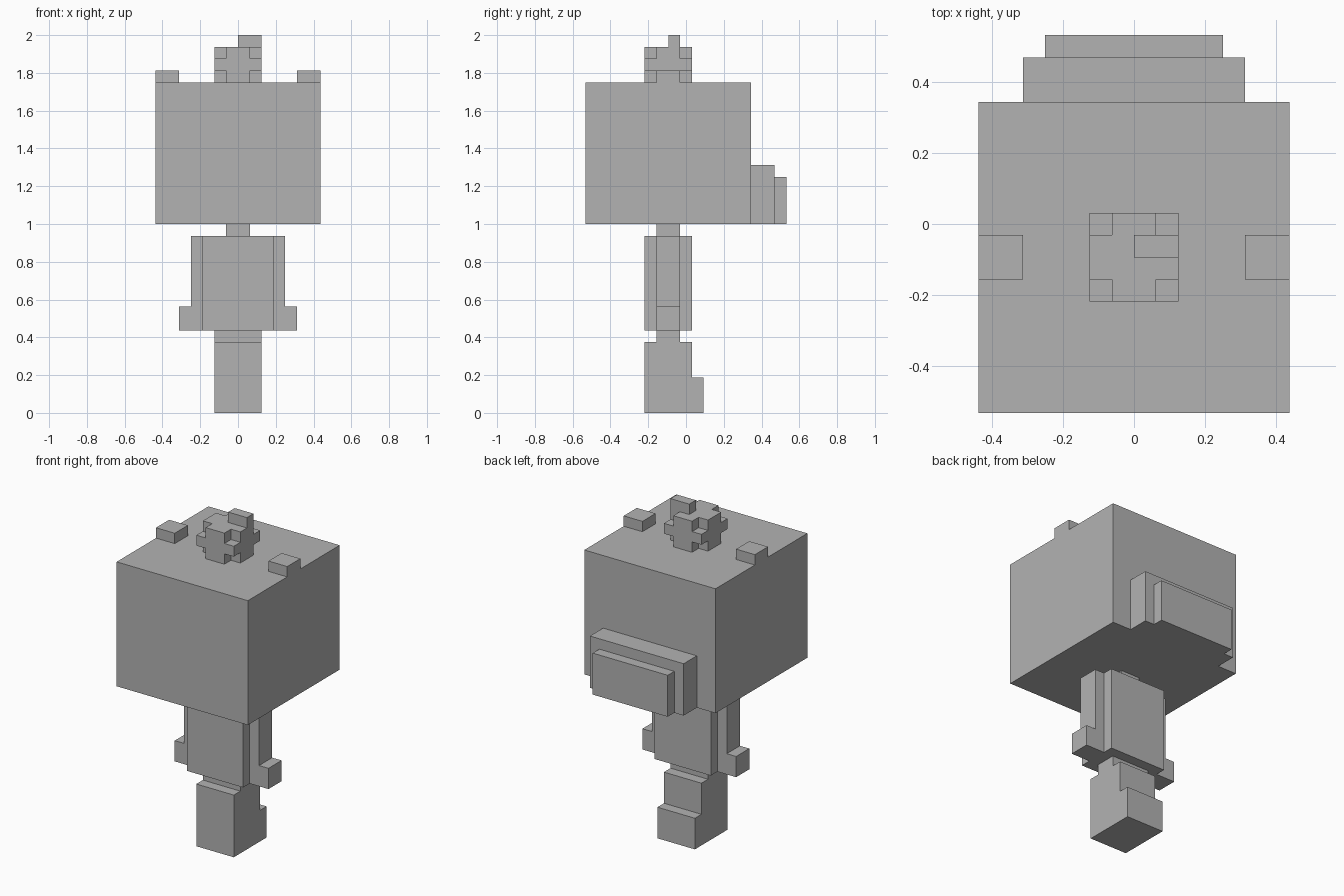
import bpy, bmesh

if "Cube" in bpy.data.objects:
    bpy.data.objects.remove(bpy.data.objects["Cube"])

U = 1 / 16          # grid unit of the blocky model
Y0 = -0.53125       # front plane of the head; y is counted in units from here

grey = bpy.data.materials.new("plain grey")
grey.diffuse_color = (0.45, 0.45, 0.45, 1)
grey.use_nodes = True
grey.node_tree.nodes["Principled BSDF"].inputs["Base Color"].default_value = grey.diffuse_color


def finish(name, bm):
    bmesh.ops.recalc_face_normals(bm, faces=bm.faces)
    me = bpy.data.meshes.new(name)
    bm.to_mesh(me)
    bm.free()
    me.materials.append(grey)
    ob = bpy.data.objects.new(name, me)
    bpy.context.collection.objects.link(ob)
    return ob


def box(name, x, y, z):
    """Block between unit ranges x, y, z."""
    bm = bmesh.new()
    bmesh.ops.create_cube(bm, size=1)
    for v in bm.verts:
        v.co = (x[v.co.x > 0] * U, Y0 + y[v.co.y > 0] * U, z[v.co.z > 0] * U)
    return finish(name, bm)


def extrude_profile(name, points, x):
    """Side profile of (y, z) unit points swept along x."""
    bm = bmesh.new()
    face = bm.faces.new([bm.verts.new((x[0] * U, Y0 + b * U, c * U)) for b, c in points])
    ext = bmesh.ops.extrude_face_region(bm, geom=[face])["geom"]
    verts = [g for g in ext if isinstance(g, bmesh.types.BMVert)]
    bmesh.ops.translate(bm, verts=verts, vec=((x[1] - x[0]) * U, 0, 0))
    return finish(name, bm)


def cornerless_block(name, xs, ys, zs):
    """Block split on the given unit planes, with its eight corner cells removed."""
    axes = (xs, ys, zs)
    filled = {(i, j, k) for i in range(3) for j in range(3) for k in range(3)
              if not (i != 1 and j != 1 and k != 1)}
    bm = bmesh.new()
    for cell in filled:
        for a in range(3):
            for side in (0, 1):
                near = list(cell)
                near[a] += 2 * side - 1
                if tuple(near) in filled:
                    continue
                b, c = (a + 1) % 3, (a + 2) % 3
                quad = []
                for db, dc in ((0, 0), (1, 0), (1, 1), (0, 1)):
                    p = [0, 0, 0]
                    p[a] = axes[a][cell[a] + side]
                    p[b] = axes[b][cell[b] + db]
                    p[c] = axes[c][cell[c] + dc]
                    quad.append(bm.verts.new((p[0] * U, Y0 + p[1] * U, p[2] * U)))
                if not side:
                    quad.reverse()
                bm.faces.new(quad)
    bmesh.ops.remove_doubles(bm, verts=bm.verts, dist=1e-5)
    return finish(name, bm)


# Legs with a step at the back, and the waist above
extrude_profile("legs", [(5, 0), (10, 0), (10, 3), (9, 3), (9, 6), (5, 6)], (-2, 2))
box("waist", (-2, 2), (6, 8), (6, 7))

# Torso and neck
box("torso", (-3, 3), (5, 9), (7, 15))
box("neck", (-1, 1), (6, 8), (15, 16))

# Head with two stepped plates at the back
box("head", (-7, 7), (0, 14), (16, 28))
box("back_step_large", (-5, 5), (14, 16), (16, 21))
box("back_step_small", (-4, 4), (16, 17), (16, 20))

# Paired parts: arms, hands and head knobs
for side, s in (("left", -1), ("right", 1)):
    def span(a, b):
        return tuple(sorted((a * s, b * s)))
    box(side + "_arm", span(3, 4), (6, 8), (7, 15))
    box(side + "_hand", span(4, 5), (6, 8), (7, 9))
    box(side + "_head_knob", span(5, 7), (6, 8), (28, 29))

# Ball on top of the head with its small stem
cornerless_block("top_ball", (-2, -1, 1, 2), (5, 6, 8, 9), (28, 29, 30, 31))
box("stem", (0, 2), (7, 8), (31, 32))
